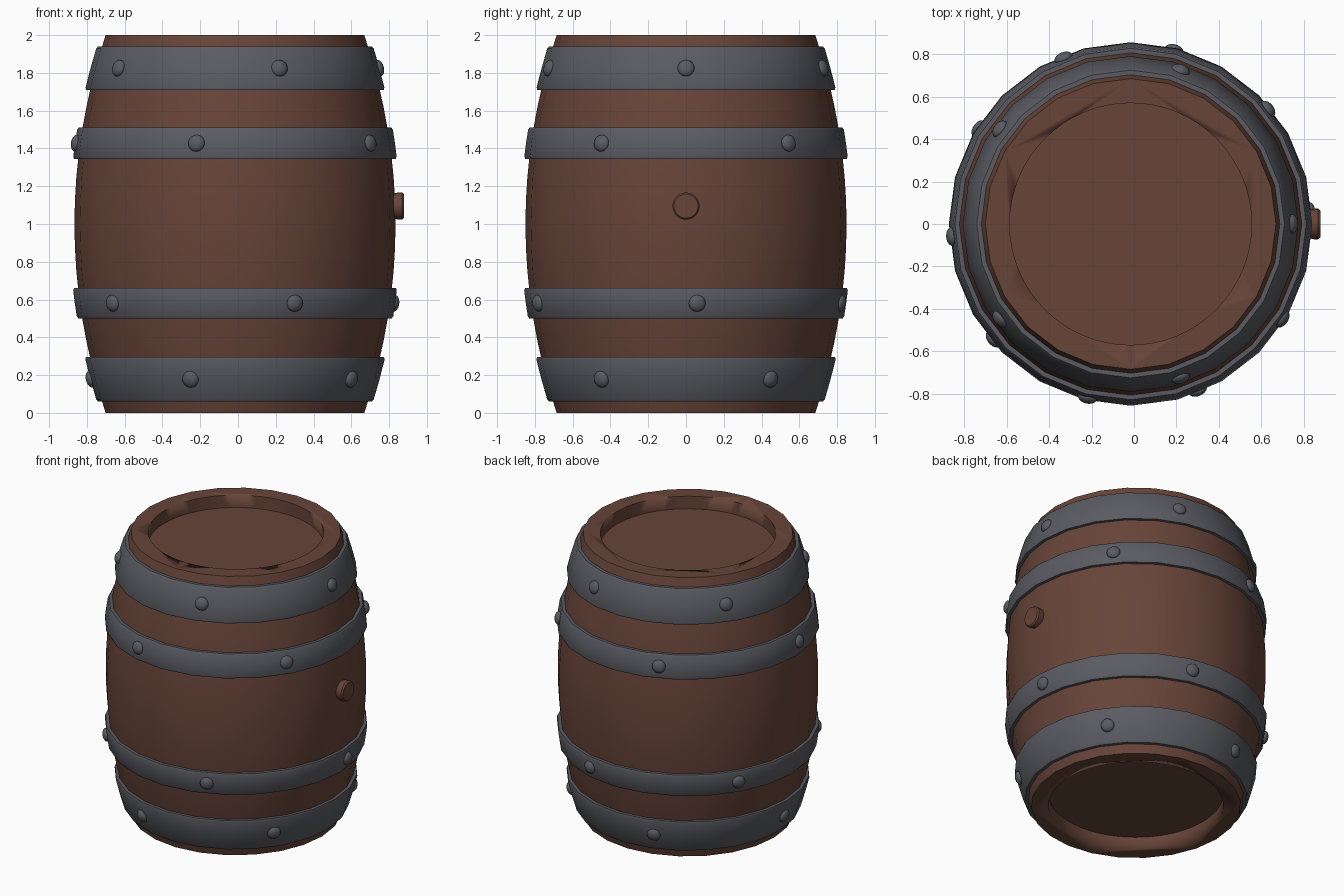
import bpy, bmesh, math
from mathutils import Vector, Matrix

if "Cube" in bpy.data.objects:
    bpy.data.objects.remove(bpy.data.objects["Cube"])

CX = -0.016          # barrel axis, offset so the bung fits the centred bounds
SIDES = 24


def material(name, rgb):
    m = bpy.data.materials.new(name)
    m.diffuse_color = (*rgb, 1)
    m.use_nodes = True
    m.node_tree.nodes["Principled BSDF"].inputs["Base Color"].default_value = m.diffuse_color
    return m


wood = material("brown wood", (0.135, 0.058, 0.040))
iron = material("dark iron", (0.103, 0.105, 0.122))


def finish(bm, name, mat, matrix=None, angle=35):
    bmesh.ops.recalc_face_normals(bm, faces=bm.faces)
    me = bpy.data.meshes.new(name)
    bm.to_mesh(me)
    bm.free()
    me.materials.append(mat)
    ob = bpy.data.objects.new(name, me)
    bpy.context.collection.objects.link(ob)
    ob.matrix_world = matrix or Matrix.Translation((CX, 0, 0))
    bpy.ops.object.select_all(action='DESELECT')
    ob.select_set(True)
    bpy.context.view_layer.objects.active = ob
    bpy.ops.object.shade_smooth_by_angle(angle=math.radians(angle))
    return ob


def lathe(name, profile, mat, sides, closed=False, matrix=None):
    """Spin (radius, z) points round z; open profiles get capped ends."""
    bm = bmesh.new()
    rings = []
    for r, z in profile:
        rings.append([bm.verts.new((r * math.cos(2 * math.pi * i / sides),
                                    r * math.sin(2 * math.pi * i / sides), z))
                      for i in range(sides)])
    pairs = list(zip(rings, rings[1:]))
    if closed:
        pairs.append((rings[-1], rings[0]))
    else:
        bm.faces.new(rings[0])
        bm.faces.new(rings[-1])
    for a, b in pairs:
        for i in range(sides):
            j = (i + 1) % sides
            bm.faces.new((a[i], a[j], b[j], b[i]))
    return finish(bm, name, mat, matrix)


def body_r(z):
    return 0.85 - 0.165 * (z - 1) ** 2


# Bulging wooden body
body = lathe("barrel_body", [(body_r(i / 8), i / 8) for i in range(17)], wood, SIDES)

# Round recesses in both ends
for label, z0, z1 in (("bottom", -0.2, 0.09), ("top", 1.91, 2.2)):
    cutter = lathe(label + "_recess_cutter", [(0.57, z0), (0.57, z1)], wood, 64)
    mod = body.modifiers.new(label + "_recess", 'BOOLEAN')
    mod.operation = 'DIFFERENCE'
    mod.object = cutter
    bpy.context.view_layer.objects.active = body
    bpy.ops.object.modifier_apply(modifier=mod.name)
    bpy.data.objects.remove(cutter)

# Iron hoops, each with five domed rivets: low z, high z, first rivet angle
T, C = 0.027, 0.012
hoops = (("bottom_hoop", 0.06, 0.295, 36), ("lower_hoop", 0.50, 0.66, 4),
         ("upper_hoop", 1.345, 1.51, 40), ("top_hoop", 1.71, 1.94, 0))
for name, z0, z1, start in hoops:
    zm = (z0 + z1) / 2
    outer = [(body_r(z) + T, z) for z in (z0 + C, zm, z1 - C)]
    lathe(name, [(body_r(z0) - 0.03, z0), (body_r(z0) + T - C / 2, z0)] + outer +
          [(body_r(z1) + T - C / 2, z1), (body_r(z1) - 0.03, z1)],
          iron, SIDES, closed=True)
    for k in range(5):
        a = math.radians(start + 72 * k)
        slope = -0.33 * (zm - 1)
        n = Vector((math.cos(a), math.sin(a), -slope)).normalized()
        r = body_r(zm) + T - 0.003
        place = (Matrix.Translation((CX + r * math.cos(a), r * math.sin(a), zm)) @
                 n.to_track_quat('Z', 'Y').to_matrix().to_4x4() @
                 Matrix.Diagonal((0.045, 0.045, 0.027, 1)))
        bm = bmesh.new()
        bmesh.ops.create_uvsphere(bm, u_segments=16, v_segments=10, radius=1)
        finish(bm, f"{name}_rivet_{k + 1}", iron, place, 60)

# Wooden bung on the right side
lathe("bung", [(0.062, 0), (0.072, 0.05), (0.072, 0.068), (0.064, 0.078)], wood, 24,
      matrix=Matrix.Translation((0.80, 0, 1.095)) @ Matrix.Rotation(math.pi / 2, 4, 'Y'))
